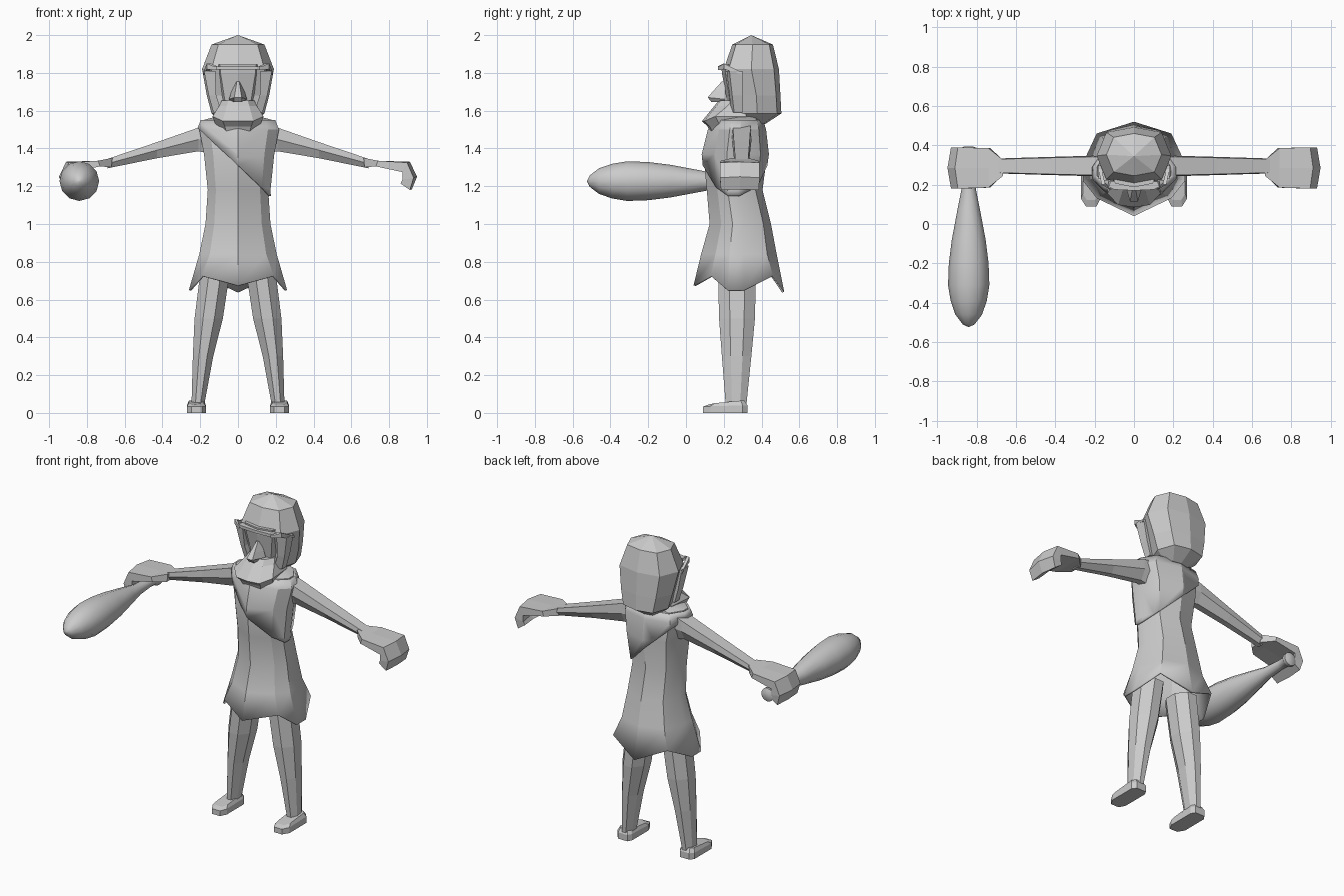
import bpy, bmesh, math
from mathutils import Vector

if "Cube" in bpy.data.objects:
    bpy.data.objects.remove(bpy.data.objects["Cube"])

grey = bpy.data.materials.new("light_grey")
grey.diffuse_color = (0.6, 0.6, 0.6, 1)
grey.use_nodes = True
grey.node_tree.nodes["Principled BSDF"].inputs["Base Color"].default_value = grey.diffuse_color


def finish(name, bm):
    bmesh.ops.recalc_face_normals(bm, faces=bm.faces)
    me = bpy.data.meshes.new(name)
    bm.to_mesh(me)
    bm.free()
    me.materials.append(grey)
    ob = bpy.data.objects.new(name, me)
    bpy.context.collection.objects.link(ob)
    return ob


def loft(name, rings, cap_start=True, cap_end=True, flip=False):
    """Skin closed rings of equal length; flip mirrors across x."""
    bm = bmesh.new()
    s = -1 if flip else 1
    vs = [[bm.verts.new((s * p[0], p[1], p[2])) for p in r] for r in rings]
    n = len(rings[0])
    for a, b in zip(vs, vs[1:]):
        for i in range(n):
            j = (i + 1) % n
            bm.faces.new((a[i], a[j], b[j], b[i]))
    if cap_start:
        bm.faces.new(vs[0])
    if cap_end:
        bm.faces.new(vs[-1])
    bmesh.ops.remove_doubles(bm, verts=bm.verts, dist=0.0005)
    return finish(name, bm)


def mirror_ring(half):
    """Half outline from front centre to back centre, completed on -x."""
    return half + [(-x, y, z) for x, y, z in reversed(half[1:-1])]


def smooth(ob, angle):
    bpy.ops.object.select_all(action='DESELECT')
    ob.select_set(True)
    bpy.context.view_layer.objects.active = ob
    bpy.ops.object.shade_smooth_by_angle(angle=math.radians(angle))


# --- Tunic: ten-sided body with a zigzag hem
def body_ring(w, yf, yb, zs):
    d = yb - yf
    shape = [(0, 0), (.73, .19), (1, .375), (1, .56), (.73, .875), (0, 1)]
    return mirror_ring([(w * a, yf + d * b, z) for (a, b), z in zip(shape, zs)])


levels = [(.205, .08, .48, .84), (.172, .125, .45, 1.0), (.16, .11, .405, 1.18),
          (.18, .092, .43, 1.37), (.205, .125, .415, 1.5), (.185, .15, .4, 1.55),
          (.11, .22, .4, 1.57)]
hem = body_ring(.26, .04, .52, (.675, .725, .65, .65, .725, .64))
body = [body_ring(w, f, b, [z] * 6) for w, f, b, z in levels]
tunic = loft("tunic", [hem] + body, cap_start=False)
sol = tunic.modifiers.new("cloth", 'SOLIDIFY')
sol.thickness = 0.012
smooth(tunic, 25)

# --- Wrapped upper layer: enlarged torso cut along a diagonal seam
wrap = loft("tunic_wrap", [body_ring(w + .012, f - .009, b + .009, [z] * 6)
                           for w, f, b, z in levels[1:6]], False, False)
bm = bmesh.new()
bm.from_mesh(wrap.data)
bmesh.ops.bisect_plane(bm, geom=bm.verts[:] + bm.edges[:] + bm.faces[:],
                       plane_co=(0, 0, 1.31), plane_no=(.93, 0, 1), clear_inner=True)
bm.to_mesh(wrap.data)
bm.free()
sol = wrap.modifiers.new("cloth", 'SOLIDIFY')
sol.thickness = 0.012
smooth(wrap, 25)


# --- Hair: faceted shell, point at the crown
def head_ring(w, yf, yb, z, k=.74, zf=0):
    d, m = (yb - yf) / 2, (yb + yf) / 2
    return mirror_ring([(0, yf, z + zf), (w * k, m - d * .82, z + zf), (w, m, z),
                        (w * k, m + d * .82, z), (0, yb, z)])


hair = loft("hair", [head_ring(.07, .31, .42, 1.53), head_ring(.14, .25, .505, 1.585),
                     head_ring(.165, .245, .5, 1.68), head_ring(.19, .20, .492, 1.82),
                     head_ring(.14, .245, .46, 1.95), head_ring(.0, .345, .345, 2.0)])

# --- Face set into the front of the hair
face = loft("face", [head_ring(.085, .225, .4, 1.58), head_ring(.095, .215, .4, 1.66),
                     head_ring(.125, .19, .4, 1.8), head_ring(.13, .187, .4, 1.845)])

# --- Side locks framing the face
for side, flip in (("right", False), ("left", True)):
    loft(side + "_lock", [[(a, .215 + t, z), (b, .23 + t, z), (b, .3, z), (a, .3, z)]
                          for a, b, z, t in ((.085, .13, 1.59, .025), (.115, .155, 1.68, .015),
                                             (.12, .18, 1.81, 0))], flip=flip)

# --- Nose: wedge that widens to the nostrils
loft("nose", [[(-.025, .21, 1.65), (.025, .21, 1.65), (.02, .135, 1.645), (-.02, .135, 1.645)],
              [(-.048, .21, 1.66), (.048, .21, 1.66), (.02, .115, 1.67), (-.02, .115, 1.67)],
              [(-.035, .21, 1.70), (.035, .21, 1.70), (.014, .145, 1.705), (-.014, .145, 1.705)],
              [(-.01, .21, 1.755), (.01, .21, 1.755), (.006, .19, 1.755), (-.006, .19, 1.755)]])


# --- Beard: wide faceted wedge under the nose
def beard_ring(w, yf, yb, z, drop=0):
    return mirror_ring([(0, yf, z), (w * .6, yf + .012, z), (w, yf + .07, z + drop),
                        (w * .9, yb, z + drop), (0, yb, z)])


loft("beard", [beard_ring(.10, .13, .29, 1.48, .015), beard_ring(.115, .115, .3, 1.515),
               beard_ring(.135, .085, .32, 1.545, .025), beard_ring(.10, .15, .31, 1.625),
               beard_ring(.085, .175, .28, 1.655)])

# --- Brow band across the face with swept wings
loft("brow", [mirror_ring([(0, .17, z), (.10, .175, z), (.13, .19, z),
                           (.12, .215, z), (0, .215, z)]) for z in (1.817, 1.835)])
for side, flip in (("right", False), ("left", True)):
    loft(side + "_brow_wing", [[(.11, .17, 1.815), (.13, .18, 1.815), (.13, .18, 1.835), (.11, .17, 1.835)],
                               [(.145, .2, 1.82), (.165, .2, 1.82), (.165, .2, 1.85), (.145, .2, 1.85)],
                               [(.17, .3, 1.79), (.185, .3, 1.79), (.185, .3, 1.80), (.17, .3, 1.80)]], flip=flip)


def oct_ring(cx, cy, rx, ry, z):
    return [(cx + rx * a, cy + ry * b, z) for a, b in
            ((1, .4), (.4, 1), (-.4, 1), (-1, .4), (-1, -.4), (-.4, -1), (.4, -1), (1, -.4))]


# Arm section: flat top, bulging flanks, narrow underside
def arm_ring(x, w, top, bot, lean=0):
    m = (top + bot) / 2
    return [(x + lean, .295 - w * .9, top), (x + lean, .295 + w * .9, top), (x, .295 + w, m),
            (x, .295 + w * .4, bot), (x, .295 - w * .4, bot), (x, .295 - w, m)]


# Hand section: edge pairs at both sides plus a ridge down the middle
def hand_ring(w, tx, tz, bx, bz, push=0):
    return [(tx, .285 - w, tz), (tx + push, .285, tz + push * .3), (tx, .285 + w, tz),
            (bx, .285 + w, bz), (bx + push, .285, bz), (bx, .285 - w, bz)]


for side, flip in (("right", False), ("left", True)):
    # --- Leg
    loft(side + "_leg", [oct_ring(.212, .265, .034, .055, .045), oct_ring(.185, .268, .054, .078, .3),
                         oct_ring(.155, .27, .075, .095, .5), oct_ring(.122, .27, .078, .1, .74)], flip=flip)
    # --- Shoe: chamfered sole, low toe, raised ankle
    sole = [(.19, .09), (.245, .09), (.27, .13), (.27, .30), (.25, .325), (.185, .325), (.17, .30), (.17, .13)]

    def shoe(k, zt, zh):
        return [(.22 + (x - .22) * k, .25 + (y - .25) * k, zt + (zh - zt) * min(1, max(0, (y - .09) / .12)))
                for x, y in sole]
    loft(side + "_shoe", [shoe(1, 0, 0), shoe(1, .033, .04), shoe(.8, .045, .065)], flip=flip)
    # --- Arm
    loft(side + "_arm", [arm_ring(.13, .05, 1.535, 1.37), arm_ring(.21, .052, 1.51, 1.385),
                         arm_ring(.43, .046, 1.433, 1.348), arm_ring(.69, .038, 1.345, 1.295)], flip=flip)
    # --- Hand with fingers bent downward
    loft(side + "_hand", [hand_ring(.04, .665, 1.35, .67, 1.3), hand_ring(.1, .74, 1.335, .73, 1.305),
                          hand_ring(.105, .895, 1.325, .87, 1.275, .015),
                          hand_ring(.105, .93, 1.245, .87, 1.235, .018),
                          hand_ring(.1, .91, 1.18, .86, 1.215, .01)], flip=flip)

# --- Club: smooth turned body pointing forward with a small pommel
profile = [(-.523, .003), (-.51, .03), (-.46, .068), (-.39, .092), (-.31, .105), (-.2, .101),
           (-.08, .086), (.08, .056), (.18, .036), (.3, .028), (.35, .03), (.365, .042), (.385, .042), (.395, .02)]
club = loft("club", [[(-.84 + r * math.cos(t * math.pi / 6), y, 1.227 + r * math.sin(t * math.pi / 6))
                      for t in range(12)] for y, r in profile])
smooth(club, 50)
